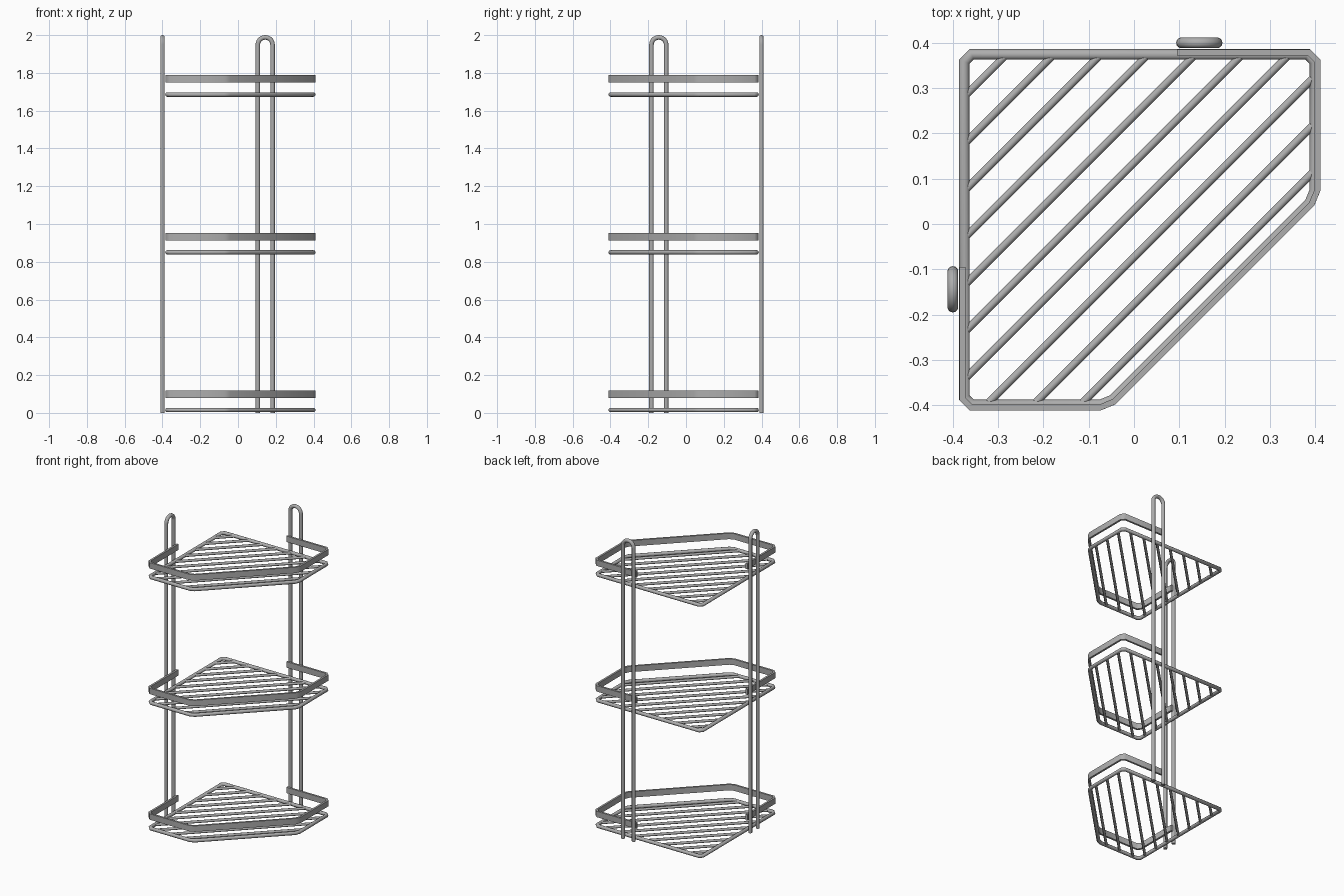
import bpy
import bmesh
import math
from mathutils import Vector

cube = bpy.data.objects.get("Cube")
if cube:
    bpy.data.objects.remove(cube, do_unlink=True)

metal = bpy.data.materials.new("grey_metal")
metal.use_nodes = True
grey = (0.42, 0.42, 0.42, 1)
metal.diffuse_color = grey
metal.node_tree.nodes["Principled BSDF"].inputs["Base Color"].default_value = grey

LEVELS = {"bottom": 0.015, "middle": 0.85, "top": 1.685}
Z = Vector((0, 0, 1))


def circle(radius, sides):
    return [(radius * math.cos(2 * math.pi * i / sides),
             radius * math.sin(2 * math.pi * i / sides)) for i in range(sides)]


def sweep(bm, path, profile, normal, closed=False):
    """Mitred sweep of a profile along a path lying in the plane of normal."""
    path = [Vector(p) for p in path]
    n = len(path)
    rings = []
    for i, p in enumerate(path):
        t_in = (p - path[i - 1]).normalized() if closed or i else None
        t_out = (path[(i + 1) % n] - p).normalized() if closed or i < n - 1 else None
        t_in, t_out = t_in or t_out, t_out or t_in
        side_in, side_out = normal.cross(t_in), normal.cross(t_out)
        side = (side_in + side_out).normalized()
        side /= side.dot(side_in)
        rings.append([bm.verts.new(p + side * u + normal * v) for u, v in profile])
    k = len(profile)
    for i in range(n if closed else n - 1):
        a, b = rings[i], rings[(i + 1) % n]
        for j in range(k):
            bm.faces.new((a[j], a[(j + 1) % k], b[(j + 1) % k], b[j]))
    if not closed:
        bm.faces.new(rings[0])
        bm.faces.new(rings[-1])


def finish(name, bm):
    bmesh.ops.recalc_face_normals(bm, faces=bm.faces)
    mesh = bpy.data.meshes.new(name)
    bm.to_mesh(mesh)
    bm.free()
    mesh.materials.append(metal)
    obj = bpy.data.objects.new(name, mesh)
    bpy.context.collection.objects.link(obj)
    bpy.ops.object.select_all(action="DESELECT")
    obj.select_set(True)
    bpy.context.view_layer.objects.active = obj
    bpy.ops.object.shade_smooth_by_angle(angle=math.radians(50))


def chamfer(corners, cut, closed):
    """Replace every corner of a flat path with two points."""
    pts = [Vector(c) for c in corners]
    out = []
    for i, p in enumerate(pts):
        if not closed and i in (0, len(pts) - 1):
            out.append(p)
            continue
        for q in (pts[i - 1], pts[(i + 1) % len(pts)]):
            out.append(p + (q - p).normalized() * cut)
    return out


def frame(z):
    # Wire outline of a corner shelf
    corners = [(-0.374, 0.374, z), (-0.374, -0.399, z), (-0.058, -0.399, z),
               (0.399, 0.058, z), (0.399, 0.374, z)]
    bm = bmesh.new()
    sweep(bm, chamfer(corners, 0.016, True), circle(0.0115, 12), Z, True)
    return bm


def slats(z):
    # Diagonal wires, each at a constant x - y
    bm = bmesh.new()
    for i in range(10):
        c = -0.655 + 0.104 * i
        x0 = max(-0.374, c - 0.399)
        x1 = min(0.399, c + 0.374)
        sweep(bm, [(x0, x0 - c, z), (x1, x1 - c, z)], circle(0.0085, 10), Z)
    return bm


def rail(z):
    # Flat guard band around the open sides
    corners = [(-0.378, -0.095, z), (-0.378, -0.4045, z), (-0.0565, -0.4045, z),
               (0.4045, 0.0565, z), (0.4045, 0.378, z), (0.095, 0.378, z)]
    w, h = 0.0065, 0.0195
    bm = bmesh.new()
    sweep(bm, chamfer(corners, 0.018, False),
          [(-w, -h), (w, -h), (w, h), (-w, h)], Z)
    return bm


for level, z in LEVELS.items():
    finish(level + "_shelf_frame", frame(z))
    finish(level + "_shelf_slats", slats(z))
    finish(level + "_guard_rail", rail(z + 0.083))

# Hairpin uprights, the second mirrored across the diagonal
radius, tube, steps = 0.039, 0.012, 14
arch_z = 2 - tube - radius
hairpin = [(0.144 + radius, 0)]
hairpin += [(0.144 + radius * math.cos(math.pi * i / steps),
             arch_z + radius * math.sin(math.pi * i / steps)) for i in range(steps + 1)]
hairpin += [(0.144 - radius, 0)]

bm = bmesh.new()
sweep(bm, [(a, 0.3995, z) for a, z in hairpin], circle(tube, 14), Vector((0, 1, 0)))
finish("back_upright", bm)

bm = bmesh.new()
sweep(bm, [(-0.3995, -a, z) for a, z in hairpin], circle(tube, 14), Vector((1, 0, 0)))
finish("right_upright", bm)
